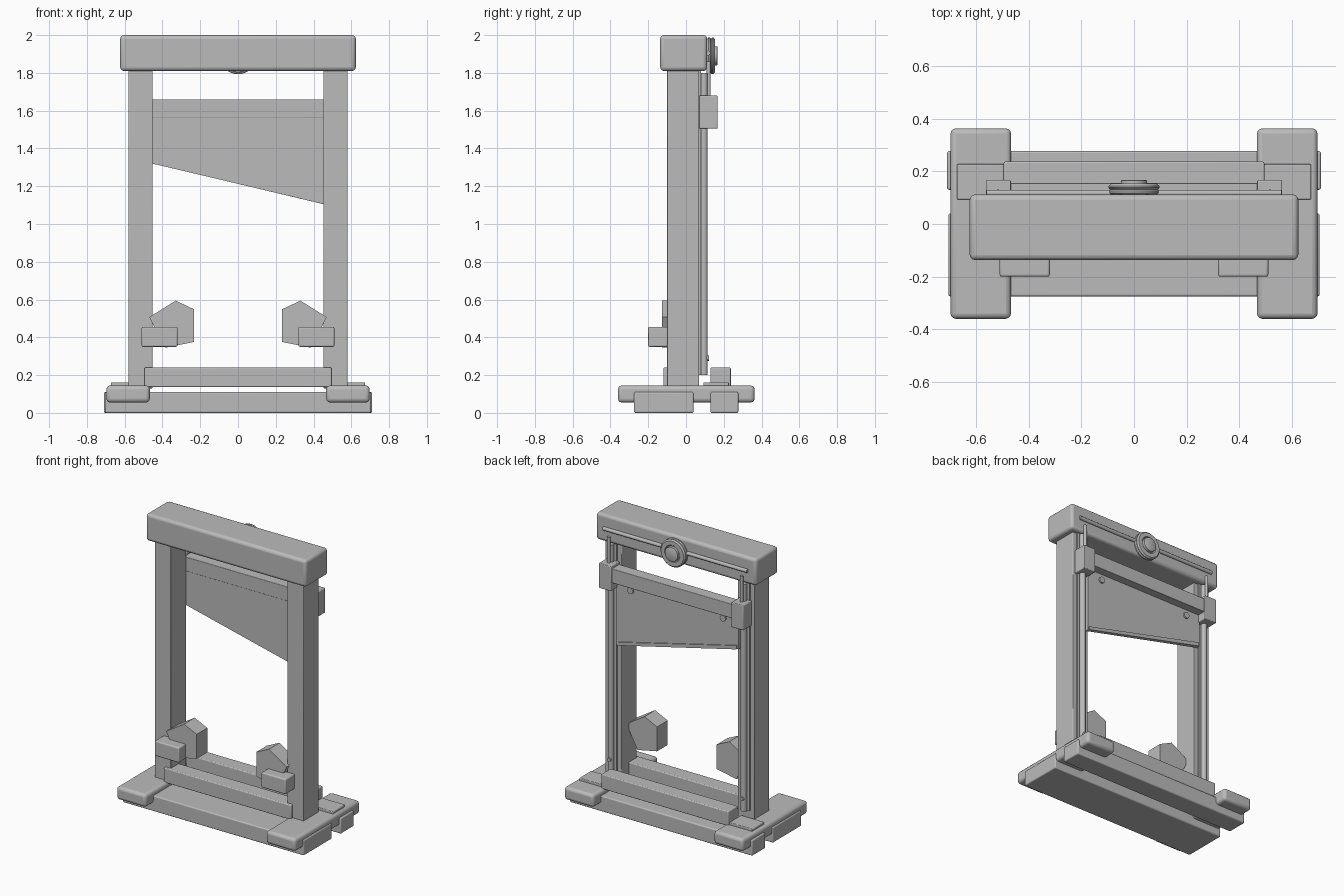
import bpy, bmesh, math
from mathutils import Matrix

if "Cube" in bpy.data.objects:
    bpy.data.objects.remove(bpy.data.objects["Cube"])

grey = bpy.data.materials.new("plain grey")
grey.diffuse_color = (0.5, 0.5, 0.5, 1)
grey.use_nodes = True
grey.node_tree.nodes["Principled BSDF"].inputs["Base Color"].default_value = grey.diffuse_color


def finish(name, bm, bevel=0.0, smooth=False):
    bmesh.ops.recalc_face_normals(bm, faces=bm.faces)
    me = bpy.data.meshes.new(name)
    bm.to_mesh(me)
    bm.free()
    me.materials.append(grey)
    ob = bpy.data.objects.new(name, me)
    bpy.context.collection.objects.link(ob)
    if bevel:
        m = ob.modifiers.new("bevel", 'BEVEL')
        m.width = bevel
        m.segments = 3
    if bevel or smooth:
        bpy.ops.object.select_all(action='DESELECT')
        ob.select_set(True)
        bpy.context.view_layer.objects.active = ob
        bpy.ops.object.shade_smooth_by_angle(angle=math.radians(35))
    return ob


def box(name, x, y, z, bevel=0.0):
    bm = bmesh.new()
    bmesh.ops.create_cube(bm, size=1)
    for v in bm.verts:
        v.co = [a[0] + (c + 0.5) * (a[1] - a[0]) for c, a in zip(v.co, (x, y, z))]
    return finish(name, bm, bevel)


def prism(name, pts, y0, y1):
    """Extrude an x-z outline along y."""
    bm = bmesh.new()
    f = bm.faces.new([bm.verts.new((x, y0, z)) for x, z in pts])
    g = bmesh.ops.extrude_face_region(bm, geom=[f])['geom']
    for v in g:
        if isinstance(v, bmesh.types.BMVert):
            v.co.y = y1
    return finish(name, bm)


def cyl(name, r, axis, centre, length, n=20):
    rot = {'z': Matrix(), 'y': Matrix.Rotation(math.pi / 2, 4, 'X'),
           'x': Matrix.Rotation(math.pi / 2, 4, 'Y')}[axis]
    bm = bmesh.new()
    bmesh.ops.create_cone(bm, cap_ends=True, segments=n, radius1=r, radius2=r,
                          depth=length, matrix=Matrix.Translation(centre) @ rot)
    return finish(name, bm, smooth=True)


def lathe(name, profile, centre, n=32):
    """Revolve (radius, y) profile around the y axis."""
    bm = bmesh.new()
    rings = [[bm.verts.new((centre[0] + r * math.cos(i * math.tau / n), y,
                            centre[2] + r * math.sin(i * math.tau / n)))
              for i in range(n)] for r, y in profile]
    for a, b in zip(rings, rings[1:]):
        for i in range(n):
            j = (i + 1) % n
            bm.faces.new((a[i], a[j], b[j], b[i]))
    bm.faces.new(rings[0])
    bm.faces.new(rings[-1])
    return finish(name, bm, smooth=True)


def span(s, a, b):
    return (a, b) if s > 0 else (-b, -a)


# Base timbers
box("front_base_plank", (-0.705, 0.705), (-0.275, 0.04), (0, 0.11), 0.008)
box("back_base_plank", (-0.71, 0.71), (0.13, 0.277), (0, 0.11), 0.008)
box("front_cross_rail", (-0.495, 0.495), (-0.12, -0.01), (0.137, 0.24), 0.006)
box("back_cross_rail", (-0.495, 0.495), (0.13, 0.237), (0.137, 0.24), 0.006)

# Top beam
box("top_beam", (-0.624, 0.624), (-0.137, 0.112), (1.81, 2.0), 0.02)

# Mirrored side parts
for s, side in ((-1, "left"), (1, "right")):
    box("foot_" + side, span(s, 0.467, 0.697), (-0.36, 0.363), (0.055, 0.145), 0.02)
    box("foot_plate_" + side, span(s, 0.495, 0.673), (0.093, 0.227), (0.14, 0.162), 0.005)
    box("post_" + side, span(s, 0.452, 0.58), (-0.1, 0.07), (0.13, 1.83), 0.005)
    # Stock: angular wedge carried by a block
    prism("stock_wedge_" + side,
          [(s * x, z) for x, z in ((0.47, 0.507), (0.33, 0.594), (0.232, 0.548),
                                   (0.232, 0.376), (0.385, 0.345), (0.43, 0.43))],
          -0.128, -0.01)
    box("stock_block_" + side, span(s, 0.32, 0.51), (-0.2, -0.095), (0.35, 0.456), 0.008)
    # Guide rail, rod and slider
    box("guide_plate_" + side, span(s, 0.485, 0.55), (0.065, 0.08), (0.2, 1.82))
    cyl("guide_rod_" + side, 0.02, 'z', (s * 0.517, 0.095, 1.0), 1.6)
    cyl("lift_rope_" + side, 0.011, 'z', (s * 0.517, 0.12, 1.75), 0.22, 12)
    cyl("rail_bolt_" + side, 0.014, 'y', (s * 0.517, 0.112, 0.29), 0.02, 12)
    box("slider_" + side, span(s, 0.468, 0.563), (0.07, 0.167), (1.505, 1.68), 0.005)
    cyl("blade_bolt_" + side, 0.022, 'y', (s * 0.36, 0.1, 1.515), 0.016, 16)

# Blade, its carrier bar and lower edge strip
box("carrier_bar", (-0.475, 0.475), (0.072, 0.155), (1.56, 1.66), 0.004)
zl, zr = 1.325, 1.1
prism("blade", [(-0.475, 1.57), (0.475, 1.57), (0.475, zr), (-0.475, zl)], 0.075, 0.097)
prism("blade_edge", [(-0.465, zl + 0.025), (0.465, zr + 0.025), (0.465, zr + 0.002),
                     (-0.465, zl - 0.002)], 0.095, 0.104)

# Pulley wheel with hub and the rope along the beam
lathe("pulley_wheel", [(0.085, 0.108), (0.097, 0.118), (0.097, 0.126), (0.09, 0.132),
                       (0.097, 0.138), (0.097, 0.144), (0.088, 0.153), (0.06, 0.153),
                       (0.055, 0.147), (0.05, 0.147), (0.05, 0.165), (0.044, 0.168)],
      (0, 0, 1.89))
cyl("beam_rope", 0.013, 'x', (0, 0.117, 1.905), 1.12, 12)
